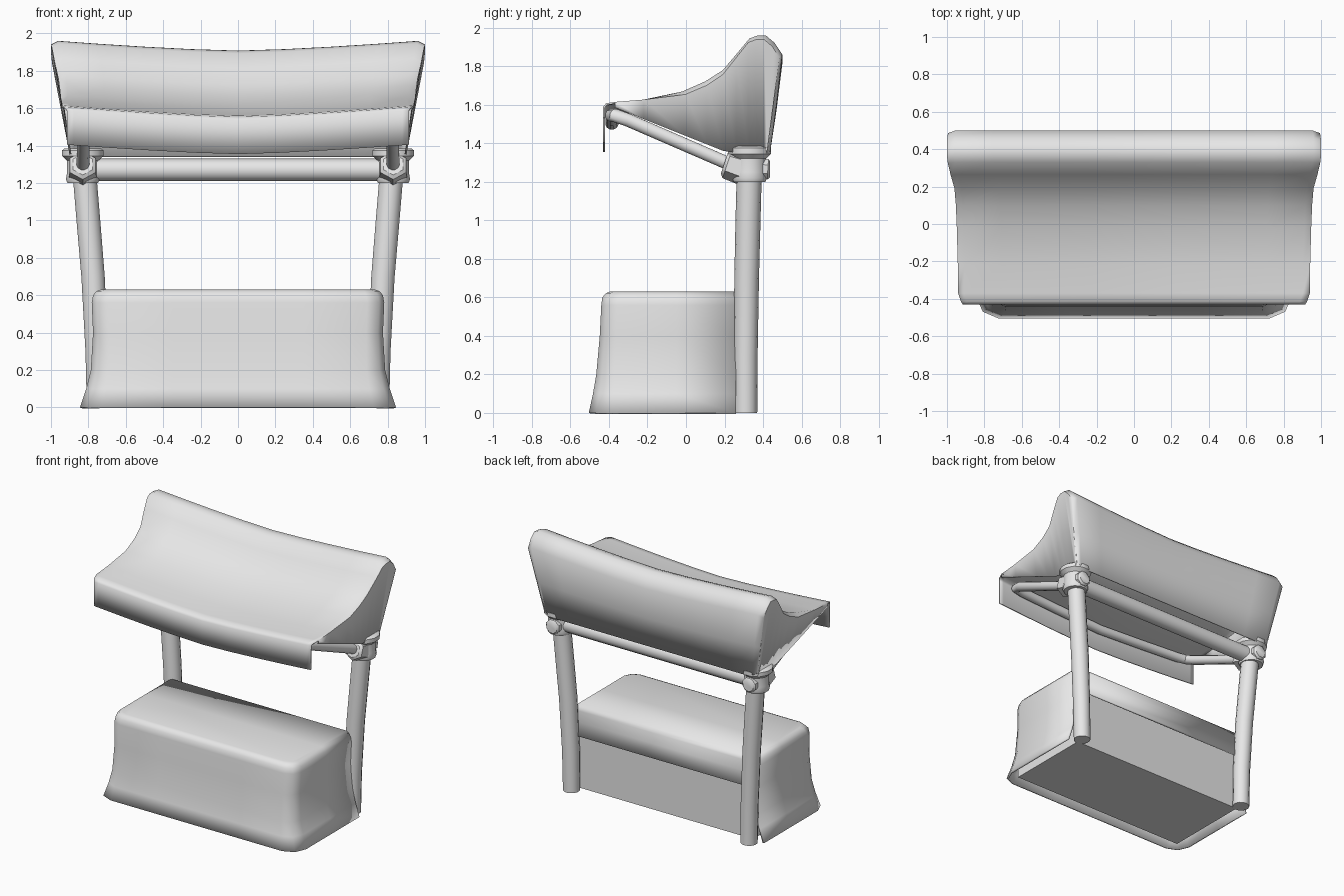
import bpy, bmesh, math
from mathutils import Vector

if "Cube" in bpy.data.objects:
    bpy.data.objects.remove(bpy.data.objects["Cube"], do_unlink=True)

grey = bpy.data.materials.new("plain_grey")
grey.use_nodes = True
COLOR = (0.8, 0.8, 0.8, 1)
grey.diffuse_color = COLOR
grey.node_tree.nodes["Principled BSDF"].inputs["Base Color"].default_value = COLOR


def finish(name, bm, angle=40, thickness=0):
    """Turn a bmesh into a shaded object, optionally as a thin shell."""
    bmesh.ops.remove_doubles(bm, verts=bm.verts, dist=0.0005)
    bmesh.ops.recalc_face_normals(bm, faces=bm.faces)
    mesh = bpy.data.meshes.new(name)
    bm.to_mesh(mesh)
    bm.free()
    mesh.materials.append(grey)
    obj = bpy.data.objects.new(name, mesh)
    bpy.context.collection.objects.link(obj)
    bpy.ops.object.select_all(action='DESELECT')
    bpy.context.view_layer.objects.active = obj
    obj.select_set(True)
    bpy.ops.object.shade_smooth_by_angle(angle=math.radians(angle))
    if thickness:
        shell = obj.modifiers.new("shell", 'SOLIDIFY')
        shell.thickness = thickness
        shell.offset = -1
    return obj


def bridge(bm, rows):
    """Quads between successive rows of points."""
    rows = [[bm.verts.new(p) for p in row] for row in rows]
    for a, b in zip(rows, rows[1:]):
        for i in range(len(a) - 1):
            bm.faces.new((a[i], a[i + 1], b[i + 1], b[i]))
    return rows


def tube(name, points, radii, sides=14):
    """Capped tube through points, one radius each."""
    pts = [Vector(p) for p in points]
    bm = bmesh.new()
    rings = []
    for i, p in enumerate(pts):
        a, b = pts[max(i - 1, 0)], pts[min(i + 1, len(pts) - 1)]
        d = (b - a).normalized()
        ref = Vector((0, 0, 1)) if abs(d.z) < 0.8 else Vector((0, 1, 0))
        u = d.cross(ref).normalized()
        v = d.cross(u)
        turns = [2 * math.pi * (k + 0.5) / sides for k in range(sides)]
        rings.append([bm.verts.new(p + radii[i] * (u * math.cos(t) + v * math.sin(t)))
                      for t in turns])
    for a, b in zip(rings, rings[1:]):
        for k in range(sides):
            n = (k + 1) % sides
            bm.faces.new((a[k], a[n], b[n], b[k]))
    bm.faces.new(rings[0])
    bm.faces.new(rings[-1])
    return finish(name, bm)


# Posts, collars and arm fittings, mirrored
POST_Y = 0.33
for side, s in (("left", 1), ("right", -1)):
    tube(side + "_post",
         [(s * 0.75, 0.31, 0), (s * 0.755, 0.31, 0.3), (s * 0.775, 0.315, 0.7),
          (s * 0.8, 0.322, 1.0), (s * 0.825, POST_Y, 1.3)],
         [0.06, 0.062, 0.064, 0.065, 0.065])
    levels = [(1.2, 0.085), (1.22, 0.093), (1.25, 0.088), (1.32, 0.088),
              (1.345, 0.115), (1.375, 0.115), (1.385, 0.1)]
    tube(side + "_collar", [(s * 0.83, POST_Y, z) for z, r in levels],
         [r for z, r in levels], 12)
    tube(side + "_front_socket", [(s * 0.83, 0.29, 1.27), (s * 0.83, 0.215, 1.295),
         (s * 0.83, 0.2, 1.3)], [0.085, 0.08, 0.06], 6)
    tube(side + "_back_plug", [(s * 0.83, 0.36, 1.27), (s * 0.83, 0.425, 1.265),
         (s * 0.83, 0.437, 1.265)], [0.06, 0.058, 0.045], 8)

# Rail between posts
tube("cross_rail", [(-0.82, POST_Y, 1.27), (0.82, POST_Y, 1.27)], [0.06, 0.06])

# Bent pipe carrying the canopy front
half = [(0.83, 0.3, 1.26), (0.825, -0.3, 1.52), (0.8, -0.37, 1.545),
        (0.73, -0.385, 1.545), (0.4, -0.385, 1.525)]
path = half + [(0, -0.385, 1.505)] + [(-x, y, z) for x, y, z in reversed(half)]
tube("canopy_pipe", path, [0.035] * len(path), 12)

# Canopy: profile of (y, z, half width, sag), front flap over the ridge to the back hem
profile = [(-0.43, 1.405, 0.915, 0.05), (-0.43, 1.59, 0.915, 0.055),
           (-0.415, 1.608, 0.925, 0.055), (-0.37, 1.615, 0.94, 0.055),
           (-0.22, 1.627, 0.942, 0.055), (-0.02, 1.672, 0.948, 0.055),
           (0.1, 1.725, 0.953, 0.055), (0.19, 1.782, 0.96, 0.055),
           (0.265, 1.87, 0.98, 0.055), (0.33, 1.948, 0.995, 0.055),
           (0.37, 1.962, 1.0, 0.055), (0.415, 1.963, 1.0, 0.055),
           (0.46, 1.925, 1.0, 0.055), (0.5, 1.865, 0.995, 0.055),
           (0.47, 1.6, 0.945, 0.03), (0.435, 1.34, 0.9, 0.0)]
stations = [-1, -0.96, -0.75, -0.5, -0.25, 0, 0.25, 0.5, 0.75, 0.96, 1]
centre = Vector((0, 0.2, 1.45))


def canopy_point(j, t):
    y, z, w, sag = profile[j]
    p = Vector((t * w, y, z - sag * (1 - abs(t) ** 1.4)))
    if abs(t) == 1 and j > 4:      # softened end edges
        pull = centre - Vector((0, y, z))
        p += pull.normalized() * 0.025
    return p


bm = bmesh.new()
bridge(bm, [[canopy_point(j, t) for t in stations] for j in range(len(profile))])
last = len(profile) - 1
for s in (-1, 1):
    upper, lower = [], []
    for j in range(3, last + 1):
        p = canopy_point(j, s)
        y = min(p.y, 0.42)
        hem = max(1.35, 1.59 - 0.4 * (y + 0.38))
        low = Vector((s * (0.94 - 0.04 * min(1, (y + 0.37) / 0.6)), y, hem))
        if j >= last - 2:          # back corner shares the hem
            low = canopy_point(last, s)
        upper.append(p)
        lower.append(low)
    for a, b, c, d in zip(upper, upper[1:], lower[1:], lower):
        corners = []
        for q in (a, b, c, d):
            if all((q - r).length > 0.001 for r in corners):
                corners.append(q)
        if len(corners) > 2:
            bm.faces.new([bm.verts.new(q) for q in corners])
finish("canopy_cloth", bm, 50, 0.01)

# Table cloth: (z, half width, front y, corner cut) from hem to top
rings = [(0, 0.845, -0.505, 0.12), (0.1, 0.812, -0.483, 0.11), (0.2, 0.787, -0.466, 0.1),
         (0.4, 0.775, -0.448, 0.09), (0.56, 0.782, -0.44, 0.09),
         (0.6, 0.775, -0.435, 0.09), (0.622, 0.757, -0.415, 0.08), (0.63, 0.735, -0.395, 0.07)]
rows = []
for z, w, f, c in rings:
    right = [(w, 0.26, z), (w, -0.05, z), (w, f + c, z),
             (w - 0.3 * c, f + 0.3 * c, z), (w - c, f, z), (0.35, f, z)]
    rows.append(right + [(0, f, z)] + [(-x, y, h) for x, y, h in reversed(right)])
bm = bmesh.new()
top = bridge(bm, rows)[-1]
bm.faces.new(top)
# Back drape
w = rings[-1][1]
bridge(bm, [[(-k, y, z), (k, y, z)] for k, y, z in
            ((w, 0.26, 0.63), (w, 0.28, 0.6), (w, 0.283, 0.52), (w, 0.305, 0.42))])
finish("table_cloth", bm, 50, 0.015)

# Table body under the cloth
bm = bmesh.new()
bmesh.ops.create_cube(bm, size=1)
for v in bm.verts:
    v.co = Vector((v.co.x * 1.5, v.co.y * 0.67 - 0.075, (v.co.z + 0.5) * 0.58 + 0.005))
finish("table_body", bm)
